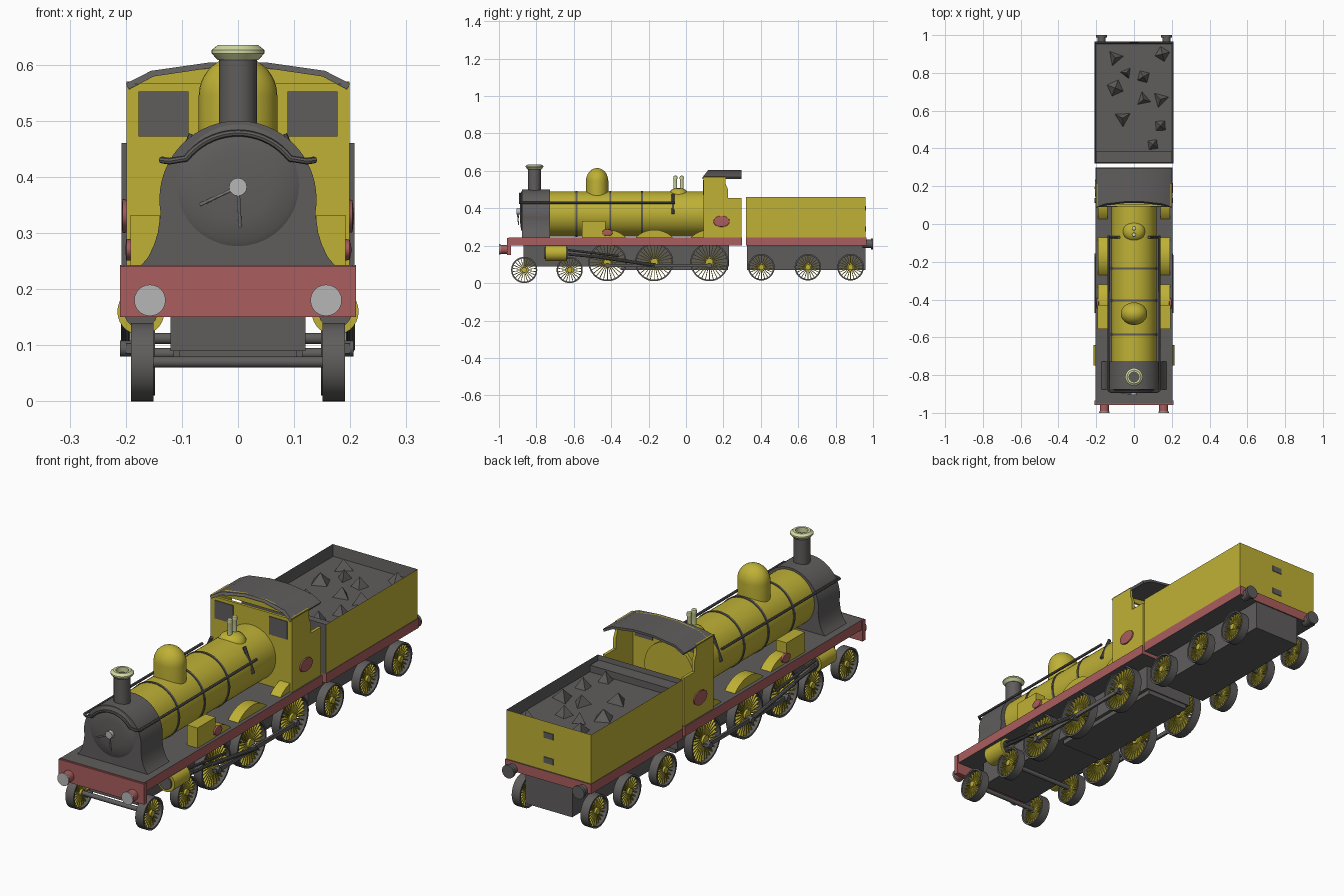
import bpy, bmesh, math, random
from mathutils import Vector, Matrix

if "Cube" in bpy.data.objects:
    bpy.data.objects.remove(bpy.data.objects["Cube"])

def mat(name, r, g, b):
    m = bpy.data.materials.new(name)
    m.diffuse_color = (r, g, b, 1)
    m.use_nodes = True
    m.node_tree.nodes["Principled BSDF"].inputs["Base Color"].default_value = m.diffuse_color
    return m

YEL = mat("yellow paint", 0.52, 0.44, 0.036)
DRK = mat("dark grey", 0.115, 0.11, 0.108)
RED = mat("dull red", 0.40, 0.11, 0.11)
CRM = mat("pale cream", 0.66, 0.70, 0.36)
SIL = mat("light grey", 0.47, 0.47, 0.47)

def finish(name, bm, m, rule=None, second=None):
    """Turn a bmesh into an object; faces whose normal meets the rule get the second colour."""
    bmesh.ops.recalc_face_normals(bm, faces=bm.faces)
    me = bpy.data.meshes.new(name)
    me.materials.append(m)
    if rule:
        me.materials.append(second)
        bm.normal_update()
        for f in bm.faces:
            f.material_index = 1 if rule(f) else 0
    bm.to_mesh(me)
    bm.free()
    ob = bpy.data.objects.new(name, me)
    bpy.context.collection.objects.link(ob)
    return ob

def add_box(bm, x0, x1, y0, y1, z0, z1):
    M = Matrix.Translation(((x0+x1)/2, (y0+y1)/2, (z0+z1)/2)) @ Matrix.Diagonal((abs(x1-x0), y1-y0, z1-z0, 1))
    return bmesh.ops.create_cube(bm, size=1, matrix=M)

def box(name, m, *dims, rule=None, second=None):
    bm = bmesh.new()
    add_box(bm, *dims)
    return finish(name, bm, m, rule, second)

def prism(name, m, pts, axis, a, b):
    """Extrude a 2D outline: axis 'x' takes (y,z) points, axis 'y' takes (x,z) points."""
    bm = bmesh.new()
    co = (lambda p: (a, p[0], p[1])) if axis == 'x' else (lambda p: (p[0], a, p[1]))
    f = bm.faces.new([bm.verts.new(co(p)) for p in pts])
    r = bmesh.ops.extrude_face_region(bm, geom=[f])
    v = Vector((b-a, 0, 0)) if axis == 'x' else Vector((0, b-a, 0))
    bmesh.ops.translate(bm, vec=v, verts=[e for e in r['geom'] if isinstance(e, bmesh.types.BMVert)])
    return finish(name, bm, m)

def add_lathe(bm, profile, M, seg):
    """Revolve (radius, height) points about local z."""
    vs = [bm.verts.new((r, 0, h)) for r, h in profile]
    es = [bm.edges.new(p) for p in zip(vs, vs[1:])]
    g = bmesh.ops.spin(bm, geom=vs+es, cent=(0, 0, 0), axis=(0, 0, 1), angle=2*math.pi, steps=seg, use_merge=True)
    bmesh.ops.remove_doubles(bm, verts=bm.verts, dist=1e-5)
    bmesh.ops.transform(bm, matrix=M, verts=bm.verts)

def lathe(name, m, profile, at, axis='z', seg=32, scale=(1, 1, 1)):
    R = {'z': Matrix(), 'x': Matrix.Rotation(math.pi/2, 4, 'Y'), 'y': Matrix.Rotation(-math.pi/2, 4, 'X')}[axis]
    bm = bmesh.new()
    add_lathe(bm, profile, Matrix.Translation(at) @ Matrix.Diagonal((*scale, 1)) @ R, seg)
    return finish(name, bm, m)

def cyl(name, m, r, h0, h1, at, axis='z', seg=32):
    return lathe(name, m, [(0, h0), (r, h0), (r, h1), (0, h1)], at, axis, seg)

def rod(name, m, p, q, r, seg=10):
    p, q = Vector(p), Vector(q)
    d = q-p
    bm = bmesh.new()
    M = Matrix.Translation((p+q)/2) @ d.to_track_quat('Z', 'Y').to_matrix().to_4x4()
    bmesh.ops.create_cone(bm, cap_ends=True, segments=seg, radius1=r, radius2=r, depth=d.length, matrix=M)
    return finish(name, bm, m)

def wheel(name, x, y, z, r, spokes):
    t = r-0.008
    lathe(name+"_tyre", DRK, [(r, -.02), (r, .02), (t, .02), (t, -.02), (r, -.02)], (x, y, z), 'x', 40)
    bm = bmesh.new()
    for i in range(spokes):
        g = add_box(bm, -.008, .008, -.002, .002, r*.12, t+.002)
        bmesh.ops.rotate(bm, verts=g['verts'], cent=(0, 0, 0), matrix=Matrix.Rotation(2*math.pi*i/spokes, 3, 'X'))
    bmesh.ops.translate(bm, vec=(x, y, z), verts=bm.verts)
    finish(name+"_spokes", bm, YEL)
    cyl(name+"_hub", YEL, r*.2, -.018, .018, (x, y, z), 'x', 20)

def arc(cx, cz, r, a0, a1, n):
    return [(cx+r*math.cos(math.radians(a0+(a1-a0)*i/n)), cz+r*math.sin(math.radians(a0+(a1-a0)*i/n))) for i in range(n+1)]

# Footplate with red edges, buffer beam and frames
side = lambda f: abs(f.normal.z) < .5
box("footplate", DRK, -.205, .205, -.95, .30, .2, .243, rule=side, second=RED)
box("front_buffer_beam", RED, -.21, .21, -.957, -.935, .15, .24)
box("engine_frame", DRK, -.12, .12, -.87, .23, .09, .205)
box("engine_ashpan", DRK, -.105, .105, -.35, .225, .07, .1)

# Smokebox with flared base, door and handles
flare = [(.143, .30), (.15, .278), (.16, .257), (.172, .243)]
prism("smokebox", DRK, arc(0, .36, .14, -10, 190, 36) + [(-x, z) for x, z in flare] + flare[::-1], 'y', -.877, -.727)
lathe("smokebox_door", DRK, [(0, -.012), (.06, -.010), (.1, -.005), (.112, .002)], (0, -.877, .385), 'y', 40)
cyl("door_boss", SIL, .016, -.02, .01, (0, -.885, .382), 'y', 16)
rod("door_handle_side", SIL, (0, -.902, .382), (-.068, -.895, .35), .003)
rod("door_handle_down", SIL, (0, -.902, .382), (.004, -.895, .31), .003)

# Boiler and its bands
cyl("boiler", YEL, .12, -.74, .12, (0, 0, .37), 'y', 48)
for i, y in enumerate((-.585, -.405, -.235)):
    cyl(f"boiler_band_{i}", DRK, .1235, -.005, .005, (0, y, .37), 'y', 48)

# Handrail along both sides and over the smokebox front
cu = bpy.data.curves.new("handrail", 'CURVE')
cu.dimensions = '3D'
cu.bevel_depth = .006
cu.bevel_resolution = 2
top = [(x, -.888, z) for x, z in arc(0, .36, .118, 38, 142, 18)]
path = [(.133, .10-.16, .43), (.136, -.88, .43), (.122, -.888, .428)] + top + [(-.122, -.888, .428), (-.136, -.88, .43), (-.133, -.06, .43)]
sp = cu.splines.new('POLY')
sp.points.add(len(path)-1)
for p, c in zip(sp.points, path):
    p.co = (*c, 1)
tmp = bpy.data.objects.new("handrail_curve", cu)
bpy.context.collection.objects.link(tmp)
bpy.context.view_layer.update()
me = bpy.data.meshes.new_from_object(tmp.evaluated_get(bpy.context.evaluated_depsgraph_get()))
bpy.data.objects.remove(tmp)
me.materials.clear()
me.materials.append(DRK)
bpy.context.collection.objects.link(bpy.data.objects.new("handrail", me))

# Chimney with cream cap, dome and safety valves
lathe("chimney", DRK, [(0, .48), (.034, .48), (.034, .615), (.026, .615), (.026, .56), (0, .56)], (0, -.81, 0))
lathe("chimney_cap", CRM, [(.026, .61), (.036, .608), (.047, .62), (.047, .626), (.036, .635), (.026, .635), (.026, .61)], (0, -.81, 0))
lathe("steam_dome", YEL, [(.07, .44), (.07, .545)] + [(x, z) for x, z in arc(0, .545, .07, 10, 90, 8)], (0, -.475, 0), scale=(1, .85, 1))
lathe("valve_base", YEL, [(.06, .46), (.058, .48), (.045, .497), (.025, .506), (0, .508)], (0, -.04, 0), scale=(1, .9, 1))
for y in (-.057, -.023):
    lathe("safety_valve", CRM, [(0, .49), (.010, .49), (.010, .555), (.012, .56), (.010, .572), (0, .576)], (0, y, 0), seg=14)

# Cab front, windows, sides and roof
box("cab_front", YEL, -.198, .198, .093, .105, .243, .566)
cab = [(.093, .243), (.297, .243), (.297, .455), (.225, .455), (.225, .50), (.212, .53), (.212, .57), (.093, .57)]
outer = [(-.2, .566), (-.155, .589), (-.05, .604), (.05, .604), (.155, .589), (.2, .566)]
inner = [(x*.97, z-.010) for x, z in outer]
roof = prism("cab_roof", DRK, outer+inner[::-1], 'y', .088, .297)
for v in roof.data.vertices:                      # front edge of the roof slopes down
    if v.co.y < .1:
        v.co.y = .088 + max(0, v.co.z-.566)*.8
prism("cab_front_gable", YEL, outer, 'y', .12, .13)

# Tender body: dark inside, yellow outside
bm = bmesh.new()
add_box(bm, -.208, .208, .32, .96, .24, .46)
lid = [f for f in bm.faces if f.calc_center_median().z > .45]
bmesh.ops.inset_region(bm, faces=lid, thickness=.009)
bmesh.ops.translate(bm, vec=(0, 0, -.05), verts=lid[0].verts)
finish("tender_body", bm, DRK, lambda f: abs(f.calc_center_median().x) > .207 or f.calc_center_median().y > .959, YEL)
box("tender_footplate", DRK, -.21, .21, .32, .965, .2, .243, rule=side, second=RED)
box("tender_frame", DRK, -.115, .115, .325, .96, .07, .205)
box("tender_front_shelf", DRK, -.2, .2, .325, .385, .40, .44)
for z in (.40, .29):
    box("tender_rear_slot", DRK, -.024, .024, .957, .963, z-.013, z+.013)

# Coal lumps
random.seed(4)
bm = bmesh.new()
for x, y in ((-.1, .88), (-.04, .8), (-.1, .72), (.05, .66), (-.06, .56), (.14, .66), (.14, .52), (.1, .42), (.15, .9), (.05, .78)):
    M = Matrix.Translation((x, y, .43)) @ Matrix.Rotation(random.uniform(0, 3), 4, 'Z')
    bmesh.ops.create_cone(bm, cap_ends=True, segments=random.choice((3, 4)), radius1=random.uniform(.035, .055), radius2=0, depth=.05, matrix=M)
finish("coal_lumps", bm, DRK)

for s, tag in ((-1, "left"), (1, "right")):
    # Cab sides, windows and crests
    prism(f"cab_side_{tag}", YEL, cab, 'x', s*.186, s*.199)
    box(f"cab_window_{tag}", DRK, *sorted((s*.088, s*.177)), .090, .108, .472, .552)
    lathe(f"cab_crest_{tag}", RED, [(0, -.008), (.045, -.006), (.042, .004), (0, .007)], (s*.2, .19, .33), 'x', scale=(1, 1, .68))
    # Splashers and sandbox
    for i, y in enumerate((-.42, -.17, .125)):
        prism(f"splasher_{i}_{tag}", YEL, arc(y, .145, .14, 45, 135, 16), 'x', s*.14, s*.19)
    box(f"sandbox_{tag}", YEL, *sorted((s*.14, s*.192)), -.557, -.43, .24, .332)
    lathe(f"splasher_crest_{tag}", RED, [(0, -.008), (.028, -.006), (.026, .006), (0, .01)], (s*.193, -.42, .27), 'x', scale=(1, 1, .7))
    rod(f"boiler_pipe_{tag}", DRK, (s*.124, -.07, .37), (s*.08, -.07, .475), .008)
    # Buffers
    cyl(f"front_buffer_{tag}", RED, .024, -.04, .02, (s*.157, -.955, .18), 'y', 24)
    cyl(f"front_buffer_face_{tag}", SIL, .028, 0, .007, (s*.157, -1, .18), 'y', 24)
    cyl(f"rear_buffer_{tag}", DRK, .022, -.02, .03, (s*.172, .965, .21), 'y', 24)
    cyl(f"rear_buffer_face_{tag}", DRK, .029, -.012, 0, (s*.172, 1, .21), 'y', 24)
    # Wheels
    for i, y in enumerate((-.865, -.622)):
        wheel(f"leading_wheel_{i}_{tag}", s*.171, y, .07, .07, 22)
    for i, y in enumerate((-.42, -.17, .125)):
        wheel(f"driving_wheel_{i}_{tag}", s*.168, y, .112, .102, 28)
    for i, y in enumerate((.403, .652, .88)):
        wheel(f"tender_wheel_{i}_{tag}", s*.168, y, .085, .071, 22)
    # Cylinder and motion
    cyl(f"steam_cylinder_{tag}", YEL, .042, -.75, -.64, (s*.173, 0, .16), 'y', 28)
    cyl(f"cylinder_cover_{tag}", DRK, .03, -.757, -.633, (s*.173, 0, .16), 'y', 24)
    rod(f"piston_rod_{tag}", DRK, (s*.195, -.64, .155), (s*.195, -.45, .137), .007)
    rod(f"slide_bar_{tag}", DRK, (s*.19, -.64, .178), (s*.19, -.36, .145), .006)
    rod(f"connecting_rod_{tag}", DRK, (s*.2, -.47, .14), (s*.2, -.165, .095), .009)
    box(f"coupling_rod_{tag}", DRK, *sorted((s*.19, s*.2)), -.435, .14, .085, .103)
    for i, y in enumerate((-.42, -.17, .125)):
        cyl(f"crank_pin_{i}_{tag}", DRK, .014, -.02, .016, (s*.19, y, .094), 'x', 14)

# Axles
for i, (y, z) in enumerate(((-.865, .07), (-.622, .07), (-.42, .112), (-.17, .112), (.125, .112), (.403, .085), (.652, .085), (.88, .085))):
    rod(f"axle_{i}", DRK, (-.185, y, z), (.185, y, z), .010, 12)

# Smooth the round parts, keep edges sharp
bpy.ops.object.select_all(action='SELECT')
bpy.context.view_layer.objects.active = bpy.context.selected_objects[0]
bpy.ops.object.shade_smooth_by_angle(angle=math.radians(35))
